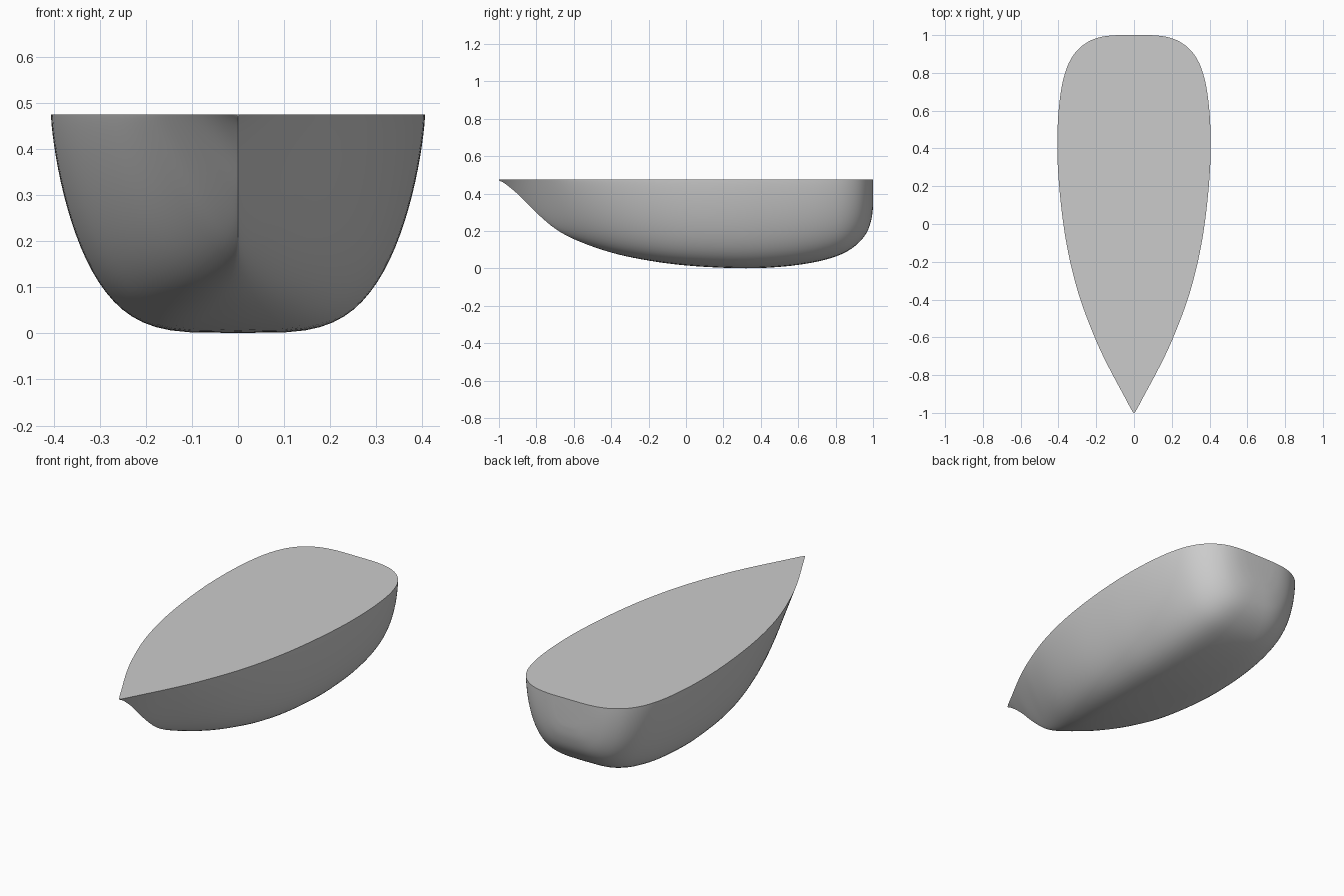
import bpy, bmesh, math

if "Cube" in bpy.data.objects:
    bpy.data.objects.remove(bpy.data.objects["Cube"])

TOP = 0.475
# stations: y, deck half-width, keel height, section fullness a, flare b
STATIONS = [
    (-1.00, 0.003, 0.470, 1.0, 1.0),
    (-0.975, 0.018, 0.458, 1.0, 1.0),
    (-0.90, 0.058, 0.398, 1.0, 1.0),
    (-0.80, 0.112, 0.298, 1.1, 1.0),
    (-0.70, 0.163, 0.213, 1.25, 1.03),
    (-0.60, 0.208, 0.157, 1.6, 1.1),
    (-0.40, 0.284, 0.085, 2.5, 1.2),
    (-0.20, 0.338, 0.042, 3.3, 1.3),
    (0.00, 0.374, 0.016, 3.8, 1.4),
    (0.25, 0.400, 0.002, 4.0, 1.4),
    (0.42, 0.406, 0.003, 4.0, 1.4),
    (0.60, 0.399, 0.019, 4.0, 1.45),
    (0.75, 0.378, 0.048, 4.0, 1.5),
    (0.85, 0.346, 0.085, 4.0, 1.6),
    (0.92, 0.300, 0.134, 3.8, 1.75),
    (0.965, 0.242, 0.190, 3.5, 1.9),
    (0.99, 0.175, 0.257, 3.2, 2.0),
    (1.00, 0.085, 0.330, 3.0, 2.0),
]
SUB, N = 5, 24


def spline(p0, p1, p2, p3, t):
    """Smooth curve with tangents that respect uneven control spacing."""
    d = [max(math.dist(a[:3], b[:3]), 1e-4) ** 0.5
         for a, b in ((p0, p1), (p1, p2), (p2, p3))]
    out = []
    for a, b, c, e in zip(p0, p1, p2, p3):
        m1 = d[1] * ((b - a) / d[0] - (c - a) / (d[0] + d[1]) + (c - b) / d[1])
        m2 = d[1] * ((c - b) / d[1] - (e - b) / (d[1] + d[2]) + (e - c) / d[2])
        out.append((2*t**3 - 3*t*t + 1) * b + (t**3 - 2*t*t + t) * m1
                   + (3*t*t - 2*t**3) * c + (t**3 - t*t) * m2)
    return out


def section(y, w, k, a, b):
    """Superellipse section from one deck edge under the keel to the other."""
    pts = []
    for i in range(2 * N + 1):
        th = math.pi * i / (2 * N)
        c, s = math.cos(th), max(math.sin(th), 0.0)
        x = math.copysign(abs(c) ** (2 / a), c) * w if 0 < i < 2 * N else w * (1 if i == 0 else -1)
        if i == N:
            x = 0.0
        z = TOP - (TOP - k) * s ** (2 / b)
        if i in (0, 2 * N):
            z = TOP
        pts.append((x, min(max(y, -1), 1), max(z, 0)))
    return pts


rows = []
last = len(STATIONS) - 1
for i in range(last):
    q = [STATIONS[min(max(i + o, 0), last)] for o in (-1, 0, 1, 2)]
    if i == 0:
        q[0] = [2 * u - v for u, v in zip(q[1], q[2])]
    if i == last - 1:
        # mirrored past the stern so the transom meets flat
        q[3] = (1.0, -0.085, 0.40, 3.0, 2.0)
    for j in range(SUB):
        rows.append(section(*spline(*q, j / SUB)))
rows.append(section(*STATIONS[-1]))

# hull skin, transom patch, bow cap and flat deck
bm = bmesh.new()
grid = [[bm.verts.new(p) for p in r] for r in rows]
for r0, r1 in zip(grid, grid[1:]):
    for i in range(2 * N):
        bm.faces.new((r0[i], r0[i + 1], r1[i + 1], r1[i]))
    bm.faces.new((r0[-1], r0[0], r1[0], r1[-1]))
bm.faces.new(grid[0])
bm.faces.new(grid[-1])
bmesh.ops.recalc_face_normals(bm, faces=bm.faces[:])
mesh = bpy.data.meshes.new("boat_hull")
bm.to_mesh(mesh)
bm.free()
hull = bpy.data.objects.new("boat_hull", mesh)
bpy.context.collection.objects.link(hull)
bpy.context.view_layer.objects.active = hull
hull.select_set(True)
bpy.ops.object.shade_smooth_by_angle(angle=math.radians(40))
